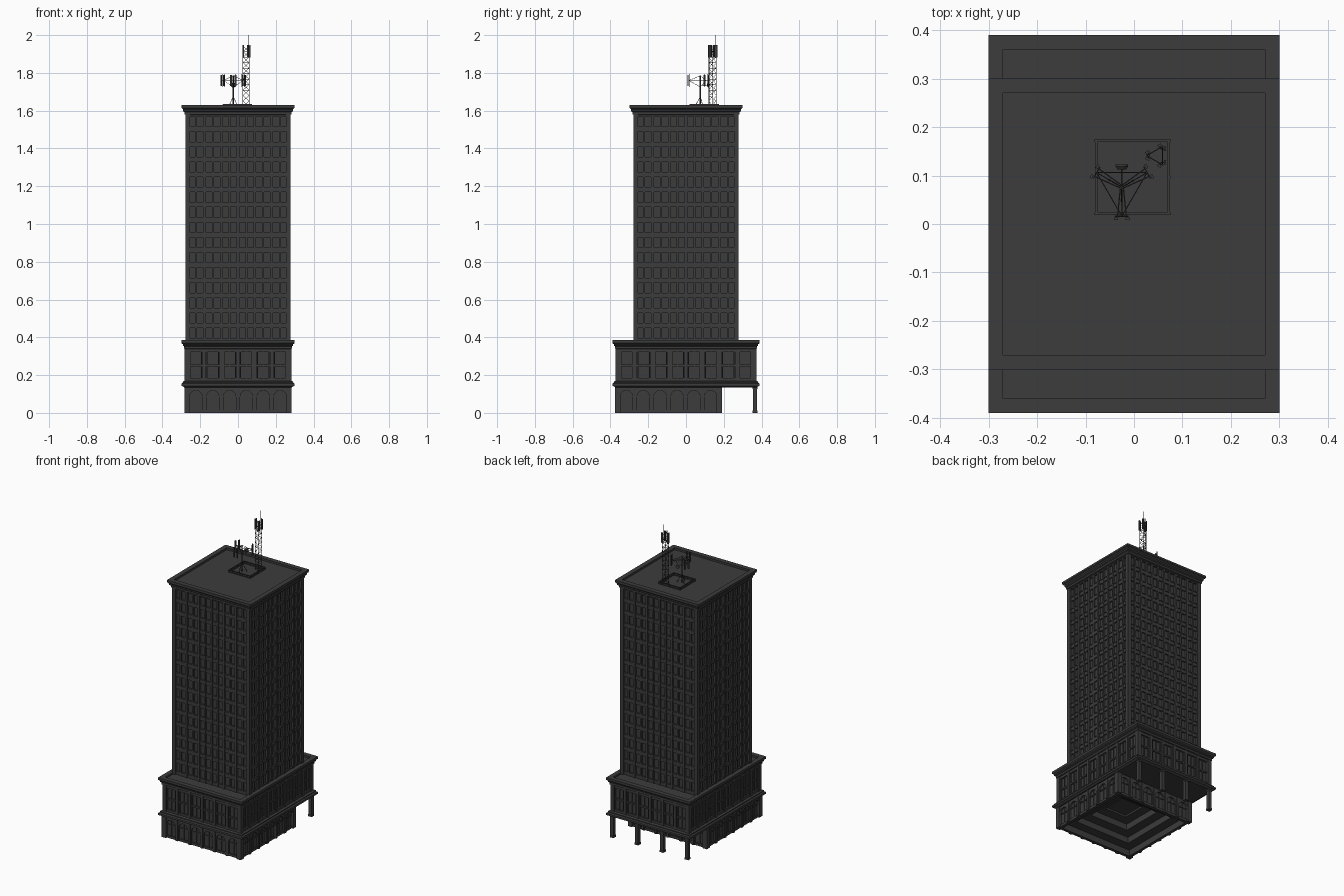
import bpy, bmesh, math
from mathutils import Vector, Matrix

if "Cube" in bpy.data.objects:
    bpy.data.objects.remove(bpy.data.objects["Cube"])

mat = bpy.data.materials.new("dark_grey")
mat.diffuse_color = (0.045, 0.045, 0.045, 1)
mat.use_nodes = True
mat.node_tree.nodes["Principled BSDF"].inputs["Base Color"].default_value = mat.diffuse_color


def finish(name, bm):
    bmesh.ops.recalc_face_normals(bm, faces=bm.faces)
    me = bpy.data.meshes.new(name)
    bm.to_mesh(me)
    bm.free()
    ob = bpy.data.objects.new(name, me)
    me.materials.append(mat)
    bpy.context.collection.objects.link(ob)
    return ob


def box(bm, c, s, rot=0.0):
    m = Matrix.Translation(c) @ Matrix.Rotation(rot, 4, 'Z') @ Matrix.Diagonal((*s, 1))
    bmesh.ops.create_cube(bm, size=1, matrix=m)


def rod(bm, p, q, r=0.0015, seg=6, r2=None):
    p, q = Vector(p), Vector(q)
    d = q - p
    m = Matrix.Translation((p + q) / 2) @ d.to_track_quat('Z', 'Y').to_matrix().to_4x4()
    bmesh.ops.create_cone(bm, cap_ends=True, segments=seg, radius1=r,
                          radius2=r if r2 is None else r2, depth=d.length, matrix=m)


def loft(name, hx, hy, prof, cy=0.0, cap_start=True):
    """Rectangular rings: prof = (offset from hx/hy, z); last ring is capped."""
    bm = bmesh.new()
    rings = [[bm.verts.new((sx * (hx + o), cy + sy * (hy + o), z))
              for sx, sy in ((-1, -1), (1, -1), (1, 1), (-1, 1))] for o, z in prof]
    for a, b in zip(rings, rings[1:]):
        for i in range(4):
            j = (i + 1) % 4
            bm.faces.new((a[i], a[j], b[j], b[i]))
    bm.faces.new(rings[-1])
    if cap_start:
        bm.faces.new(rings[0])
    return finish(name, bm)


def sides(hx, hy, cy=0.0):
    """Four walls: half length, matrix with local x along the wall, -y outward."""
    for k in range(4):
        half, out = (hx, hy) if k % 2 == 0 else (hy, hx)
        yield half, (Matrix.Translation((0, cy, 0)) @ Matrix.Rotation(k * math.pi / 2, 4, 'Z')
                     @ Matrix.Translation((0, -out, 0)))


def wall_box(bm, m, u, z0, z1, w, d0, d1):
    """Box on a wall; depths d0..d1 are measured inward from the outer plane."""
    bmesh.ops.create_cube(bm, size=1, matrix=m @ Matrix.Translation((u, (d0 + d1) / 2, (z0 + z1) / 2))
                          @ Matrix.Diagonal((w, d1 - d0, z1 - z0, 1)))


def corners(bm, hx, hy, z0, z1, w, cy=0.0):
    for sx in (-1, 1):
        for sy in (-1, 1):
            box(bm, (sx * (hx - w / 2), cy + sy * (hy - w / 2), (z0 + z1) / 2), (w, w, z1 - z0))


# Tower shaft: recessed glass core, piers, mullions, spandrels
loft("tower_core", 0.264, 0.264, [(0, 0.36), (0, 1.60)])
piers, mull, span = bmesh.new(), bmesh.new(), bmesh.new()
Z0, Z1, FLOORS, BAYS = 0.37, 1.585, 15, 6
corners(piers, 0.279, 0.279, Z0, Z1, 0.026)
for half, m in sides(0.279, 0.279):
    pitch = 2 * (half - 0.013) / BAYS
    for i in range(BAYS):
        u = -half + 0.013 + i * pitch
        if i:
            wall_box(piers, m, u, Z0, Z1, 0.014, 0.002, 0.02)
        wall_box(mull, m, u + pitch / 2, Z0, Z1, 0.010, 0.004, 0.02)
    for f in range(FLOORS + 1):
        z = Z0 + 0.01 + f * 0.08
        wall_box(span, m, 0, z - 0.011, z + 0.011, 2 * half - 0.04, 0.007, 0.02)
        wall_box(span, m, 0, z + 0.011, z + 0.015, 2 * half - 0.04, 0.004, 0.02)
finish("tower_piers", piers)
finish("tower_mullions", mull)
finish("tower_spandrels", span)

# Crown cornice with parapet and sunken roof
loft("tower_cornice", 0.30, 0.30, [(-0.03, 1.575), (-0.017, 1.58), (-0.017, 1.592), (-0.010, 1.597),
     (-0.010, 1.606), (-0.002, 1.613), (-0.002, 1.618), (0, 1.618), (0, 1.63), (-0.03, 1.63), (-0.03, 1.617)])

# Podium: core, cornice, belt course
loft("podium_core", 0.267, 0.357, [(0, 0.15), (0, 0.37)])
loft("podium_cornice", 0.30, 0.39, [(-0.03, 0.335), (-0.015, 0.34), (-0.015, 0.352), (-0.008, 0.356),
     (-0.008, 0.363), (0, 0.37), (0, 0.385), (-0.03, 0.385), (-0.03, 0.373)])
loft("podium_belt", 0.30, 0.39, [(-0.015, 0.135), (-0.008, 0.14), (0, 0.143), (0, 0.155),
     (-0.008, 0.16), (-0.008, 0.166), (-0.016, 0.17)])
piers, frames = bmesh.new(), bmesh.new()
corners(piers, 0.282, 0.372, 0.165, 0.34, 0.028)
for half, m in sides(0.282, 0.372):
    n = 6 if half < 0.3 else 8
    pitch = 2 * (half - 0.014) / n
    for i in range(n):
        u = -half + 0.014 + i * pitch
        if i:
            wall_box(piers, m, u, 0.165, 0.34, 0.018, 0, 0.02)
        c = u + pitch / 2
        for s in (-1, 1):
            wall_box(frames, m, c + s * 0.031, 0.18, 0.33, 0.006, 0.007, 0.02)
        wall_box(frames, m, c, 0.18, 0.33, 0.004, 0.009, 0.02)
    for z0, z1, d in ((0.165, 0.184, 0.004), (0.246, 0.256, 0.007), (0.322, 0.34, 0.004)):
        wall_box(frames, m, 0, z0, z1, 2 * half - 0.04, d, 0.02)
finish("podium_piers", piers)
finish("podium_window_frames", frames)

# Ground floor: open-bottomed core with stepped recess
CY, G = -0.0925, 0.2815
loft("ground_core", 0.267, 0.267, [(0, 0.14), (0, 0), (-0.012, 0), (-0.012, 0.04), (-0.07, 0.04),
     (-0.07, 0.08), (-0.13, 0.08), (-0.13, 0.12), (-0.19, 0.12), (-0.19, 0.132)], CY, False)

# Arcade of arched bays wrapped around the ground floor
arc, glz = bmesh.new(), bmesh.new()
corners(arc, G + 0.002, G + 0.002, 0, 0.138, 0.03, CY)
for half, m in sides(G, G, CY):
    m2 = m @ Matrix.Translation((0, 0.004, 0))
    pitch = 2 * (half - 0.014) / 6
    for i in range(6):
        c = -half + 0.014 + (i + 0.5) * pitch
        w, o, spring = pitch / 2, 0.033, 0.086
        pts = [(-o, 0.012), (-o, 0), (-w, 0), (-w, 0.138), (w, 0.138), (w, 0), (o, 0)]
        pts = pts[1:] + [(o * math.cos(a * math.pi / 10), spring + o * math.sin(a * math.pi / 10))
                         for a in range(11)]
        face = arc.faces.new([arc.verts.new(m2 @ Vector((c + x, 0, z))) for x, z in pts])
        ext = bmesh.ops.extrude_face_region(arc, geom=[face])
        inward = m.to_3x3() @ Vector((0, 0.012, 0))
        bmesh.ops.translate(arc, vec=inward, verts=[v for v in ext['geom'] if isinstance(v, bmesh.types.BMVert)])
        if i:
            wall_box(arc, m, c - w, 0, 0.138, 0.014, 0, 0.01)
        wall_box(glz, m, c, 0, 0.118, 0.004, 0.010, 0.018)
        wall_box(glz, m, c, spring - 0.003, spring + 0.003, 0.066, 0.009, 0.018)
        wall_box(glz, m, c, 0, 0.016, 0.066, 0.008, 0.018)
finish("ground_arcade", arc)
finish("ground_window_bars", glz)

# Free-standing columns under the rear overhang
bm = bmesh.new()
for x in (-0.268, -0.09, 0.09, 0.268):
    box(bm, (x, 0.366, 0.069), (0.022, 0.022, 0.138))
    box(bm, (x, 0.366, 0.006), (0.026, 0.026, 0.012))
    box(bm, (x, 0.366, 0.131), (0.026, 0.026, 0.010))
finish("rear_columns", bm)

# Steel base frame on the roof
bm = bmesh.new()
FX, FY, FH = -0.003, 0.097, 0.075
for s in (-1, 1):
    for z in (1.620, 1.632):
        box(bm, (FX, FY + s * FH, z), (2 * FH + 0.005, 0.005, 0.004))
        box(bm, (FX + s * FH, FY, z), (0.005, 2 * FH + 0.005, 0.004))
    for t in (-1, 0, 1):
        box(bm, (FX + s * FH, FY + t * FH, 1.625), (0.006, 0.006, 0.016))
        box(bm, (FX + t * FH, FY + s * FH, 1.625), (0.006, 0.006, 0.016))
finish("roof_base_frame", bm)

# Triangular lattice tower
bm = bmesh.new()
TC = Vector((0.048, 0.141, 0))
legs = [TC + Vector((math.cos(a), math.sin(a), 0)) * 0.022 for a in (math.pi, math.pi / 3, -math.pi / 3)]
up = lambda p, z: Vector((p.x, p.y, z))
LEVELS, DZ = 11, 0.029
for i in range(3):
    a, b = legs[i], legs[(i + 1) % 3]
    rod(bm, up(a, 1.617), up(a, 1.945), 0.002)
    for k in range(LEVELS):
        z = 1.622 + k * DZ
        rod(bm, up(a, z), up(b, z), 0.001, 4)
        p, q = (a, b) if k % 2 else (b, a)
        rod(bm, up(p, z), up(q, z + DZ), 0.001, 4)
rod(bm, (0.055, 0.155, 1.90), (0.055, 0.155, 2.0), 0.001)
finish("lattice_tower", bm)

# Panel antennas at the tower top
bm = bmesh.new()
for i in range(3):
    ang = i * 2 * math.pi / 3
    n, t = Vector((math.cos(ang), math.sin(ang), 0)), Vector((-math.sin(ang), math.cos(ang), 0))
    for s in (-1, 1):
        c = TC + n * 0.016 + t * s * 0.014
        box(bm, up(c, 1.914), (0.005, 0.009, 0.066), ang)
        for z in (1.895, 1.932):
            rod(bm, up(c, z), up(c - n * 0.008, z), 0.001, 4)
finish("tower_panel_antennas", bm)

# Central mast with tripod feet and three braced arms
bm, pan = bmesh.new(), bmesh.new()
MC = Vector((-0.025, 0.076, 0))
rod(bm, up(MC, 1.617), up(MC, 1.785), 0.004, 8)
tips = []
for i in range(3):
    ang = -math.pi / 2 + i * 2 * math.pi / 3
    n, t = Vector((math.cos(ang), math.sin(ang), 0)), Vector((-math.sin(ang), math.cos(ang), 0))
    tip = MC + n * 0.060
    tips.append(tip)
    rod(bm, up(MC + n * 0.03, 1.618), up(MC, 1.675), 0.0015)
    for s in (-1, 1):
        rod(bm, up(MC + t * s * 0.003, 1.76), up(tip + t * s * 0.009, 1.76), 0.0014)
        end = tip + t * s * 0.012
        rod(bm, up(end, 1.725), up(end, 1.795), 0.0013)
        box(pan, up(end + n * 0.005, 1.76), (0.005, 0.009, 0.06), ang)
    rod(bm, up(MC, 1.785), up(tip, 1.76), 0.001, 4)
    rod(bm, up(MC, 1.725), up(tip, 1.76), 0.001, 4)
    rod(bm, up(tip - t * 0.014, 1.76), up(tip + t * 0.014, 1.76), 0.0014)
for i in range(3):
    rod(bm, up(tips[i], 1.76), up(tips[(i + 1) % 3], 1.76), 0.001, 4)
finish("antenna_mast", bm)
finish("mast_panel_antennas", pan)

# Small drum dish facing the rear
bm = bmesh.new()
rod(bm, (-0.025, 0.076, 1.735), (-0.025, 0.113, 1.735), 0.0015)
rod(bm, (-0.025, 0.112, 1.735), (-0.025, 0.119, 1.735), 0.008, 16, 0.013)
rod(bm, (-0.025, 0.119, 1.735), (-0.025, 0.123, 1.735), 0.013, 16)
finish("dish_antenna", bm)
